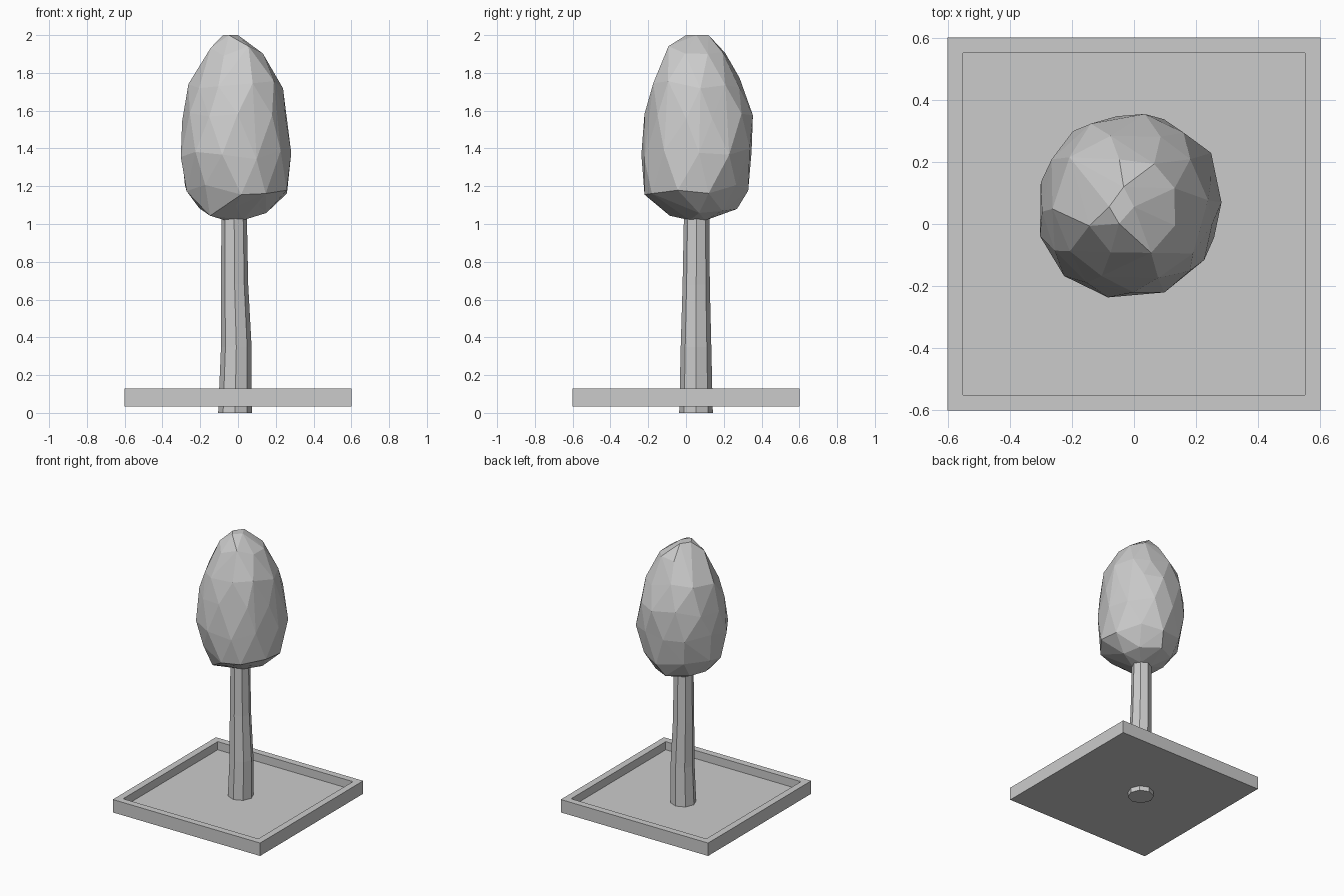
import bpy, bmesh, math, random
from mathutils import Vector

if "Cube" in bpy.data.objects:
    bpy.data.objects.remove(bpy.data.objects["Cube"])

random.seed(7)


def finish(name, bm):
    bmesh.ops.recalc_face_normals(bm, faces=bm.faces)
    mesh = bpy.data.meshes.new(name)
    bm.to_mesh(mesh)
    bm.free()
    obj = bpy.data.objects.new(name, mesh)
    bpy.context.collection.objects.link(obj)
    return obj


# Square tray with a raised rim: inset the top face and sink it
bm = bmesh.new()
bmesh.ops.create_cube(bm, size=1)
for v in bm.verts:
    v.co = (v.co.x * 1.2, v.co.y * 1.2, 0.0825 + v.co.z * 0.095)
bm.normal_update()
top = max(bm.faces, key=lambda f: f.calc_center_median().z)
bmesh.ops.inset_region(bm, faces=[top], thickness=0.07)
floor = bmesh.ops.extrude_discrete_faces(bm, faces=[top])["faces"][0]
bmesh.ops.translate(bm, verts=floor.verts, vec=(0, 0, -0.06))
finish("tray", bm)

# Slightly bent eight-sided trunk: (z, centre x, centre y, radius)
bm = bmesh.new()
sections = [(0, -0.016, 0.053, 0.089), (0.35, -0.009, 0.053, 0.081),
            (0.68, -0.018, 0.054, 0.072), (1.15, -0.021, 0.057, 0.066)]
rings = []
for z, cx, cy, r in sections:
    rings.append([bm.verts.new((cx + r * math.cos(i * math.pi / 4),
                                cy + r * math.sin(i * math.pi / 4), z))
                  for i in range(8)])
for a, b in zip(rings, rings[1:]):
    for i in range(8):
        j = (i + 1) % 8
        bm.faces.new((a[i], a[j], b[j], b[i]))
bm.faces.new(rings[0][::-1])
bm.faces.new(rings[-1])
finish("trunk", bm)

# Faceted egg-shaped crown: (z, x min, x max, y min, y max, points)
levels = [(2.0, -0.08, 0.0, 0.0, 0.12, 4),
          (1.91, -0.16, 0.15, -0.115, 0.22, 8),
          (1.75, -0.265, 0.25, -0.195, 0.305, 10),
          (1.57, -0.31, 0.27, -0.23, 0.355, 11),
          (1.37, -0.325, 0.297, -0.242, 0.362, 11),
          (1.18, -0.29, 0.275, -0.22, 0.33, 10),
          (1.075, -0.205, 0.15, -0.14, 0.27, 8),
          (1.02, -0.08, 0.04, 0.0, 0.12, 4)]
bm = bmesh.new()
for k, (z, x0, x1, y0, y1, n) in enumerate(levels):
    inner = n > 4
    for i in range(n):
        a = 2 * math.pi * (i + 0.5 * (k % 2) + random.uniform(-0.15, 0.15)) / n
        bm.verts.new(((x0 + x1) / 2 + (x1 - x0) / 2 * math.cos(a),
                      (y0 + y1) / 2 + (y1 - y0) / 2 * math.sin(a),
                      z + (random.uniform(-0.035, 0.035) if inner else 0)))
hull = bmesh.ops.convex_hull(bm, input=bm.verts)
bmesh.ops.delete(bm, geom=[v for v in bm.verts if not v.link_faces], context="VERTS")
# Small random dents
axis = Vector((-0.015, 0.06, 0))
for v in bm.verts:
    if 1.1 < v.co.z < 1.95:
        s = random.uniform(0.95, 1.015)
        v.co.x = axis.x + (v.co.x - axis.x) * s
        v.co.y = axis.y + (v.co.y - axis.y) * s
finish("crown", bm)
